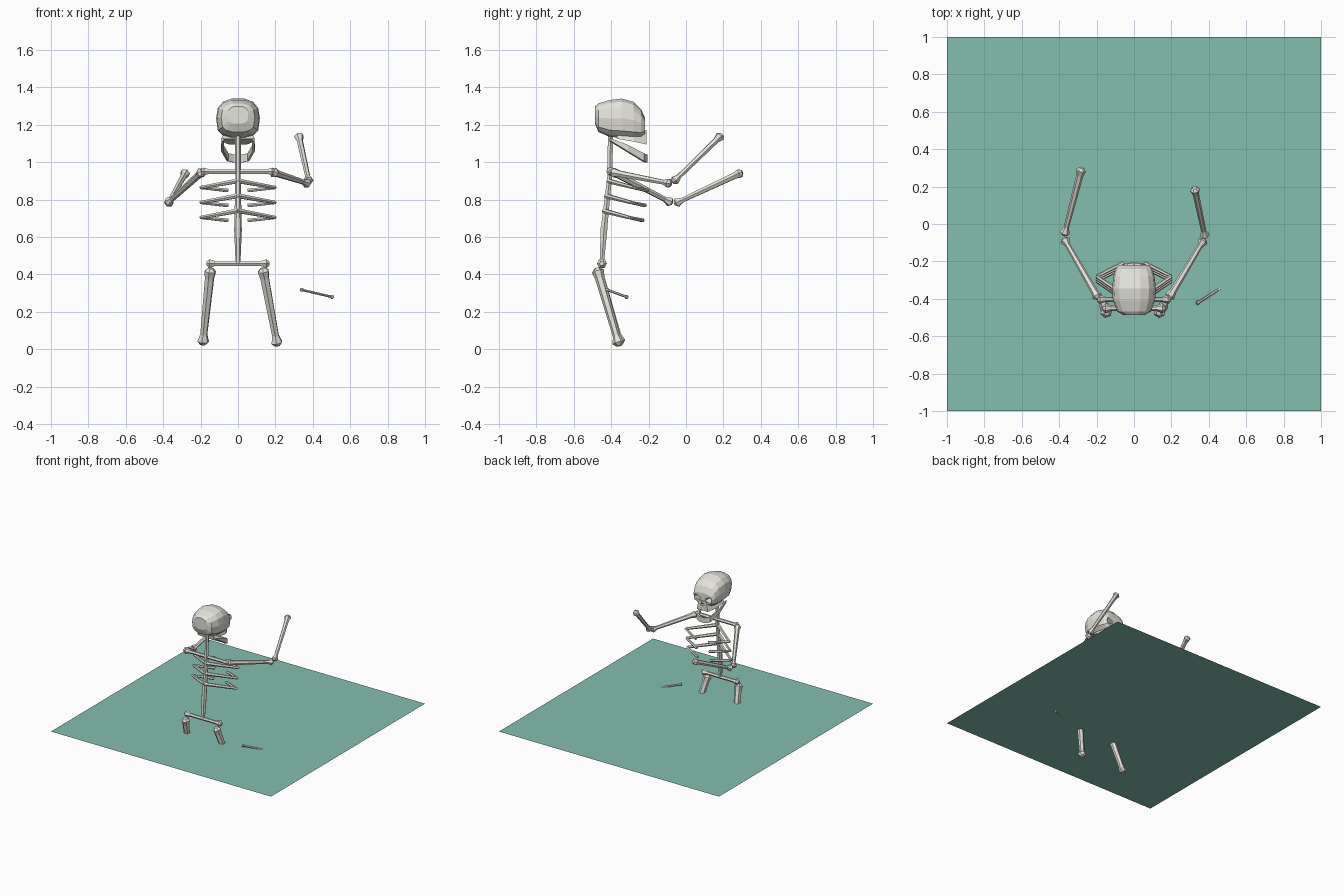
import bpy, bmesh, math
from mathutils import Vector

if "Cube" in bpy.data.objects:
    bpy.data.objects.remove(bpy.data.objects["Cube"])


def material(name, rgb):
    m = bpy.data.materials.new(name)
    m.diffuse_color = (*rgb, 1)
    m.use_nodes = True
    m.node_tree.nodes["Principled BSDF"].inputs["Base Color"].default_value = m.diffuse_color
    return m


BONE = material("bone", (0.78, 0.77, 0.71))
WATER = material("water", (0.227, 0.521, 0.429))


def loft(name, rings, mat=BONE):
    """Flat-faced closed skin over rings with equal point counts."""
    bm = bmesh.new()
    vs = [[bm.verts.new(p) for p in ring] for ring in rings]
    n = len(vs[0])
    for a, b in zip(vs, vs[1:]):
        for i in range(n):
            j = (i + 1) % n
            bm.faces.new((a[i], a[j], b[j], b[i]))
    bm.faces.new(vs[0])
    bm.faces.new(vs[-1])
    bmesh.ops.recalc_face_normals(bm, faces=bm.faces)
    me = bpy.data.meshes.new(name)
    bm.to_mesh(me)
    bm.free()
    ob = bpy.data.objects.new(name, me)
    bpy.context.collection.objects.link(ob)
    me.materials.append(mat)
    return ob


def bone(name, a, b, r0, r1=None, knob=0.0, sides=6):
    """Tapered shaft from a to b, with faceted knobs at both ends."""
    a, b = Vector(a), Vector(b)
    r1 = r1 or r0
    length = (b - a).length
    q = (b - a).to_track_quat('Z', 'Y')
    prof = [(0, r0), (length, r1)]
    if knob:
        k = knob
        prof = [(-.45 * k, .45 * k), (.1 * k, k), (1.3 * k, r0),
                (length - 1.3 * k, r1), (length - .1 * k, k), (length + .45 * k, .45 * k)]
    return loft(name, [[a + q @ Vector((r * math.cos(t), r * math.sin(t), d))
                        for t in (math.tau * i / sides for i in range(sides))]
                       for d, r in prof])


# water sheet
bpy.ops.mesh.primitive_plane_add(size=2, location=(0, 0, .295))
bpy.context.object.name = "water_surface"
bpy.context.object.data.materials.append(WATER)

# limbs
for name, a, b, r0, r1 in [
    ("right_upper_arm", (.19, -.39, .945), (.37, -.09, .887), .019, .014),
    ("right_forearm", (.378, -.062, .90), (.325, .185, 1.14), .014, .017),
    ("left_upper_arm", (-.195, -.39, .945), (-.37, -.085, .787), .019, .014),
    ("left_forearm", (-.37, -.05, .783), (-.282, .29, .942), .014, .019),
    ("right_leg", (.135, -.472, .42), (.208, -.36, .032), .026, .02),
    ("left_leg", (-.148, -.472, .42), (-.187, -.355, .038), .026, .02),
]:
    bone(name, a, b, r0, r1, .033 if "leg" in name else .027)
bone("loose_bone", (.338, -.423, .318), (.505, -.316, .279), .007, .007, .012)

# shoulder bar, pelvis and spine
bone("shoulder_bar", (-.185, -.403, .95), (.185, -.403, .95), .014, .014, .024)
bone("pelvis", (-.155, -.45, .458), (.155, -.45, .458), .014, .014, .027)
bone("neck", (0, -.403, 1.15), (0, -.408, .94), .016, .016)
bone("upper_spine", (0, -.405, .95), (0, -.44, .63), .014, .02)
bone("lower_spine", (0, -.438, .65), (0, -.45, .46), .021, .013)

# three pairs of folded ribs
for i in range(3):
    dy, dz = -.012 * i, -.08 * i
    for side, s in (("right", 1), ("left", -1)):
        spine = (0, -.415 + dy, .90 + dz)
        bend = (s * .2, -.28 + dy, .864 + dz)
        front = (s * .055, -.207 + dy, .849 + dz)
        bone(f"{side}_rib_back_{i + 1}", spine, bend, .014, .01)
        bone(f"{side}_rib_front_{i + 1}", bend, front, .009, .011)

# cranium: cross-sections from back to front (y, half width, bottom, top)
N = 14
rings = []
for y, w, lo, hi in [(-.487, .055, 1.205, 1.30), (-.468, .09, 1.16, 1.316),
                     (-.41, .113, 1.135, 1.334), (-.345, .117, 1.128, 1.342),
                     (-.28, .11, 1.125, 1.325), (-.24, .098, 1.13, 1.285),
                     (-.218, .082, 1.15, 1.235)]:
    ring = []
    for i in range(N):
        t = math.tau * i / N
        c, s = math.cos(t), math.sin(t)
        e = .8 if s > 0 else .55
        ring.append((w * math.copysign(abs(c) ** .8, c), y,
                     (lo + hi) / 2 + (hi - lo) / 2 * math.copysign(abs(s) ** e, s)))
    rings.append(ring)
cranium = loft("cranium", rings)


def cut(target, name, rings):
    c = loft(name, rings)
    c.hide_render = True
    c.hide_viewport = True
    m = target.modifiers.new(name, 'BOOLEAN')
    m.object = c
    m.operation = 'DIFFERENCE'
    m.solver = 'EXACT'


# slanted eye sockets
for side, s in (("right", 1), ("left", -1)):
    shape = [(.018, 1.178), (.07, 1.165), (.083, 1.185), (.07, 1.217), (.025, 1.197)]
    cut(cranium, side + "_eye_cutter",
        [[(s * (.047 + (x - .047) * k), y, 1.188 + (z - 1.188) * k) for x, z in shape]
         for y, k in ((-.275, .6), (-.19, 1.1))])

# upper jaw, tapering to the front teeth
jaw = loft("upper_jaw", [[(-w, y, lo), (w, y, lo), (w * .7, y, hi), (-w * .7, y, hi)]
                         for y, w, lo, hi in ((-.37, .09, 1.125, 1.17),
                                              (-.28, .082, 1.11, 1.172),
                                              (-.212, .05, 1.095, 1.172))])
cut(jaw, "nose_cutter", [[(-.018, y, 1.135), (.018, y, 1.135), (0, y, 1.18)]
                         for y in (-.245, -.19)])

# lower jaw: sloping U-shaped strip
path = [(.088, -.40, 1.12, .014), (.09, -.31, 1.075, .034), (.06, -.225, 1.027, .042),
        (.025, -.207, 1.019, .042)]
path += [(-x, y, z, h) for x, y, z, h in reversed(path)]
loft("lower_jaw", [[(x, y, z - h / 2), (x * .85, y - .012, z - h / 2),
                    (x * .85, y - .012, z + h / 2), (x, y, z + h / 2)]
                   for x, y, z, h in path])
